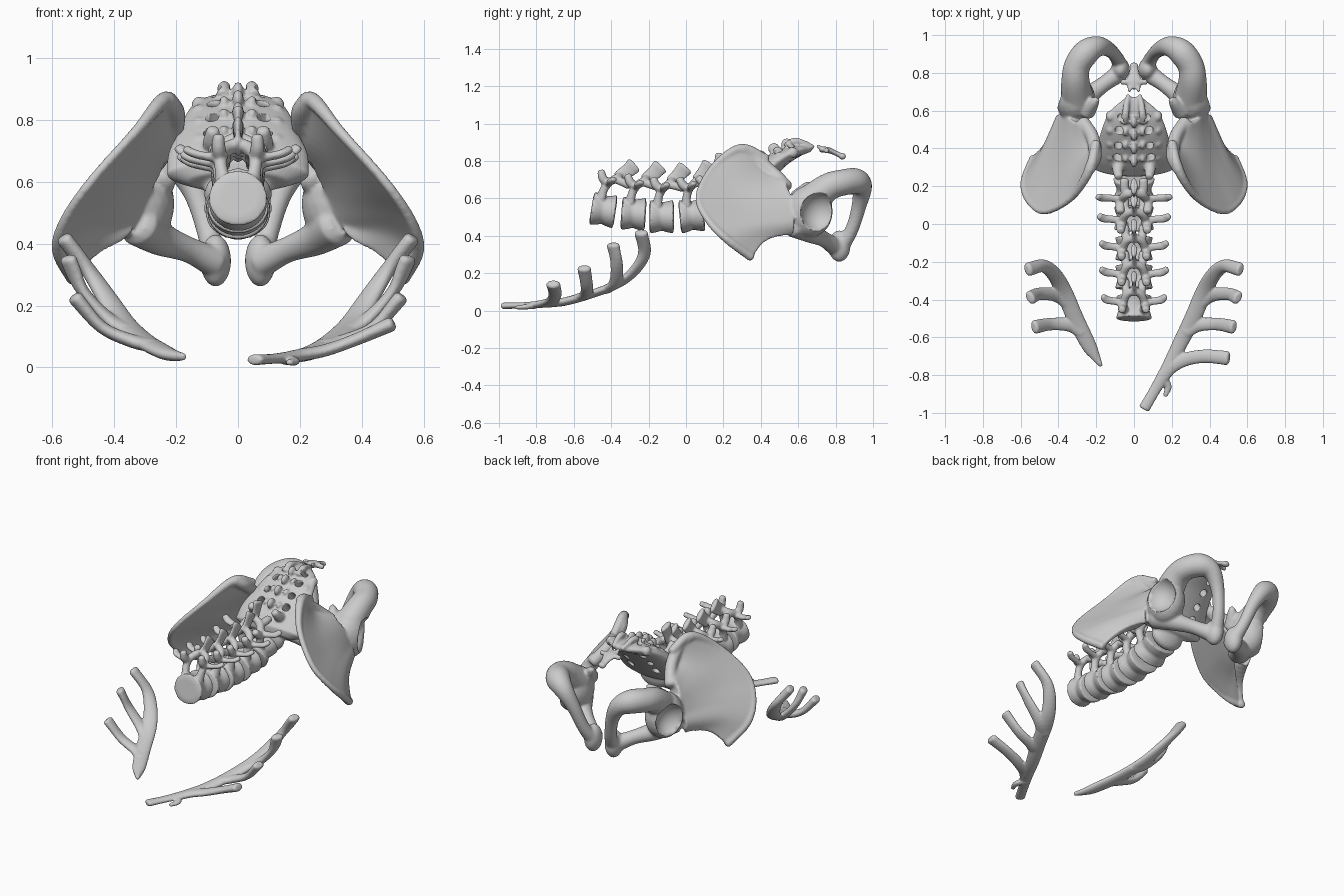
import bpy, bmesh, math
from mathutils import Vector, Matrix

if "Cube" in bpy.data.objects:
    bpy.data.objects.remove(bpy.data.objects["Cube"])


def spline(pts, n):
    """Catmull-Rom resampling of a list of vectors."""
    p = [pts[0] * 2 - pts[1]] + pts + [pts[-1] * 2 - pts[-2]]
    out = []
    for i in range(1, len(p) - 2):
        a, b, c, d = p[i - 1:i + 3]
        for k in range(n):
            t = k / n
            out.append(0.5 * (2 * b + (c - a) * t + (2 * a - 5 * b + 4 * c - d) * t * t
                              + (3 * b - a - 3 * c + d) * t ** 3))
    return out + [pts[-1].copy()]


def tube(bm, pts, radii, mirror=False, cap=0.4, n=5, segs=20):
    """Closed tube through pts; a radius is a number or (sideways, upright)."""
    rad = [Vector(r if isinstance(r, tuple) else (r, r)) for r in radii]
    for sx in ((1, -1) if mirror else (1,)):
        path = spline([Vector((p[0] * sx, p[1], p[2])) for p in pts], n)
        rr = spline(rad, n)
        t0, t1 = (path[1] - path[0]).normalized(), (path[-1] - path[-2]).normalized()
        path = [path[0] - t0 * cap * min(rr[0])] + path + [path[-1] + t1 * cap * min(rr[-1])]
        rr = [rr[0] * 0.7] + rr + [rr[-1] * 0.7]
        rings = []
        for i, c in enumerate(path):
            t = (path[min(i + 1, len(path) - 1)] - path[max(i - 1, 0)]).normalized()
            side = t.cross(Vector((0, 0, 1)))
            side = side.normalized() if side.length > 0.05 else Vector((1, 0, 0))
            up = side.cross(t).normalized()
            rings.append([bm.verts.new(c + side * rr[i][0] * math.cos(a) + up * rr[i][1] * math.sin(a))
                          for a in [2 * math.pi * k / segs for k in range(segs)]])
        for r0, r1 in zip(rings, rings[1:]):
            for k in range(segs):
                j = (k + 1) % segs
                bm.faces.new((r0[k], r0[j], r1[j], r1[k]))
        bm.faces.new(rings[0])
        bm.faces.new(rings[-1])


def ball(bm, c, r, mirror=False):
    for sx in ((1, -1) if mirror else (1,)):
        bmesh.ops.create_icosphere(bm, subdivisions=3, radius=1, matrix=Matrix.Translation(
            (c[0] * sx, c[1], c[2])) @ Matrix.Diagonal((*r, 1)))


def sheet(bm, rows, thick, n=5):
    """Curved plate through rows of points; one half-thickness per row."""
    rows = [spline([Vector(p) for p in r], n) for r in rows]
    cols = [spline([r[i] for r in rows], n) for i in range(len(rows[0]))]
    th = [v.x for v in spline([Vector((t, 0)) for t in thick], n)]
    w, h = len(cols), len(cols[0])
    lay = []
    for s in (1, -1):
        g = []
        for i in range(w):
            col = []
            for j in range(h):
                du = cols[min(i + 1, w - 1)][j] - cols[max(i - 1, 0)][j]
                dv = cols[i][min(j + 1, h - 1)] - cols[i][max(j - 1, 0)]
                col.append(bm.verts.new(cols[i][j] + du.cross(dv).normalized() * th[j] * s))
            g.append(col)
        for i in range(w - 1):
            for j in range(h - 1):
                bm.faces.new((g[i][j], g[i + 1][j], g[i + 1][j + 1], g[i][j + 1]))
        lay.append(g)
    edge = ([(i, 0) for i in range(w)] + [(w - 1, j) for j in range(1, h)]
            + [(i, h - 1) for i in range(w - 2, -1, -1)] + [(0, j) for j in range(h - 2, 0, -1)])
    for (a, b), (c, d) in zip(edge, edge[1:] + edge[:1]):
        bm.faces.new((lay[0][a][b], lay[0][c][d], lay[1][c][d], lay[1][a][b]))


def obj_from(bm, name):
    bmesh.ops.recalc_face_normals(bm, faces=bm.faces)
    me = bpy.data.meshes.new(name)
    bm.to_mesh(me)
    bm.free()
    ob = bpy.data.objects.new(name, me)
    bpy.context.collection.objects.link(ob)
    return ob


def fuse(bm, name, voxel, smooth=4, cutter=None):
    """Melt overlapping pieces into one smooth bone, then carve hollows."""
    ob = obj_from(bm, name)
    m = ob.modifiers.new("melt", 'REMESH')
    m.mode, m.voxel_size = 'VOXEL', voxel
    m = ob.modifiers.new("soften", 'SMOOTH')
    m.factor, m.iterations = 0.5, smooth
    if cutter:
        cut = obj_from(cutter, name + "_cutter")
        cut.hide_render = True
        m = ob.modifiers.new("carve", 'BOOLEAN')
        m.operation, m.object = 'DIFFERENCE', cut
    dg = bpy.context.evaluated_depsgraph_get()
    me = bpy.data.meshes.new_from_object(ob.evaluated_get(dg))
    ob.modifiers.clear()
    ob.data = me
    if cutter:
        bpy.data.objects.remove(cut)
    me.polygons.foreach_set("use_smooth", [True] * len(me.polygons))
    me.update()
    return ob


# Hip bone: iliac wing, crest, socket body, ischium and pubis
bm = bmesh.new()
crest = [(.20, .43, .81), (.235, .29, .865), (.33, .14, .76), (.47, .065, .605),
         (.555, .12, .48), (.58, .22, .38), (.53, .35, .285)]
middle = [(.20, .45, .74), (.25, .39, .73), (.33, .32, .67), (.41, .28, .58),
          (.46, .30, .51), (.49, .35, .44), (.46, .42, .37)]
base = [(.25, .50, .68), (.28, .53, .65), (.31, .55, .60), (.33, .56, .55),
        (.35, .56, .50), (.37, .56, .46), (.36, .54, .42)]
sheet(bm, [crest, middle, base], [.014, .018, .045])
tube(bm, crest, [.025, .027, .018, .016, .018, .022, .024])
tube(bm, [crest[1], (.205, .36, .82), (.22, .46, .74), (.27, .54, .66)], [.03, .035, .035, .035])
ball(bm, (.31, .66, .53), (.105, .125, .14))
tube(bm, [(.30, .66, .58), (.31, .76, .66), (.30, .84, .685), (.25, .91, .69), (.19, .94, .655),
          (.135, .925, .56), (.095, .885, .43), (.065, .82, .33)],
     [.09, .075, .07, .07, .055, .04, .036, .045])
tube(bm, [(.25, .60, .6), (.21, .645, .66), (.195, .66, .68)], [.05, .028, .015])
tube(bm, [(.32, .58, .46), (.25, .67, .415), (.16, .74, .38), (.075, .80, .34)], [.07, .055, .042, .05])
ball(bm, (.072, .82, .345), (.05, .06, .085))
cut = bmesh.new()
ball(cut, (.425, .715, .525), (.115, .105, .115))
hip = fuse(bm, "hip_bone_right", 0.008, 6, cut)
left = hip.copy()
left.data = hip.data.copy()
left.name = "hip_bone_left"
left.data.transform(Matrix.Diagonal((-1, 1, 1, 1)))
left.data.flip_normals()
bpy.context.collection.objects.link(left)

# Lumbar vertebrae: y, z, tilt, side scale
for i, (y, z, tilt, s) in enumerate([(-.44, .545, -9, .95), (-.28, .525, -4, 1.0), (-.13, .51, 0, 1.0),
                                     (.03, .515, 6, 1.06), (.18, .545, 22, 1.1)]):
    bm = bmesh.new()
    tube(bm, [(0, -.06, -.008), (0, -.035, -.008), (0, 0, -.006), (0, .035, -.008), (0, .06, -.008)],
         [(.1, .09), (.094, .084), (.083, .077), (.094, .084), (.1, .09)], cap=.06, segs=32)
    tube(bm, [(.05, -.025, .05), (.058, -.015, .1), (.06, 0, .14)], [(.024, .03), .022, .025], True)
    tube(bm, [(.06, 0, .14), (.04, .04, .17), (0, .06, .19)], [.022, .022, .02], True)
    tube(bm, [(0, .05, .175), (0, .095, .22), (0, .125, .255)], [(.016, .035), (.011, .04), (.018, .045)])
    tube(bm, [(.05, .0, .135), (.11, .01, .14), (.15, .015, .15), (.175, .03, .165)],
         [.022, (.02, .014), (.022, .014), (.018, .014)], True)
    tube(bm, [(.06, 0, .135), (.066, -.03, .16), (.066, -.045, .195)], [.024, .024, .02], True)
    tube(bm, [(.04, .04, .165), (.046, .08, .155), (.046, .115, .145)], [.022, .022, .022], True)
    bm.transform(Matrix.Translation((0, y, z)) @ Matrix.Rotation(math.radians(tilt), 4, 'X')
                 @ Matrix.Diagonal((s, 1, 1, 1)))
    fuse(bm, "lumbar_vertebra_%d" % (i + 1), 0.006, 3)

# Sacrum with wings, crests, horns and paired openings
bm = bmesh.new()
tube(bm, [(0, .31, .62), (0, .37, .69), (0, .44, .76), (0, .52, .82), (0, .60, .855), (0, .665, .867)],
     [(.23, .075), (.225, .07), (.19, .06), (.165, .045), (.125, .032), (.05, .018)], segs=32)
ball(bm, (0, .30, .575), (.11, .05, .09))
tube(bm, [(.08, .33, .70), (.085, .28, .73), (.08, .25, .765)], [.035, .028, .022], True)
for y, z in ((.33, .77), (.40, .825), (.47, .865), (.54, .89)):
    ball(bm, (0, y, z), (.018, .032, .032))
    ball(bm, (.045, y + .02, z - .01), (.016, .025, .022), True)
    ball(bm, (.125, y + .03, z - .045), (.025, .03, .03), True)
tube(bm, [(.05, .54, .88), (.045, .58, .905), (.04, .63, .895), (.03, .68, .875)], [.022, .02, .016, .012], True)
cut = bmesh.new()
for x, y, z, r in ((.088, .38, .72, .024), (.083, .44, .77, .022), (.078, .51, .83, .023), (.07, .58, .855, .016)):
    tube(cut, [(x, y + .12, z - .17), (x, y, z), (x, y - .12, z + .17)], [r, r, r], True, segs=14)
fuse(bm, "sacrum", 0.007, 4, cut)

# Tail bone
bm = bmesh.new()
tube(bm, [(0, .72, .862), (0, .76, .858), (0, .80, .842), (0, .845, .82)],
     [(.035, .016), (.042, .016), (.026, .013), (.022, .014)])
tube(bm, [(.02, .75, .858), (.065, .752, .855)], [.016, .013], True)
tube(bm, [(.02, .725, .865), (.025, .705, .88)], [.012, .009], True)
ball(bm, (0, .835, .825), (.024, .02, .018))
fuse(bm, "tail_bone", 0.005, 2)

# Rib cartilage arches: the right side has a longer stem and a fourth branch
stem = [(.24, -.64, .05), (.31, -.5, .09), (.37, -.36, .145), (.42, -.27, .22), (.48, -.222, .31), (.56, -.24, .415)]
stem_r = [(.04, .022), (.045, .022), (.045, .022), (.04, .024), (.035, .025), (.037, .025)]
branches = [[(.27, -.57, .07), (.34, -.535, .085), (.44, -.53, .13), (.525, -.545, .225)],
            [(.33, -.43, .11), (.41, -.378, .15), (.5, -.37, .245), (.548, -.39, .35)]]
branch_r = [(.04, .022), (.036, .022), (.034, .02), (.037, .024)]
for side in ("right", "left"):
    bm = bmesh.new()
    if side == "right":
        tube(bm, [(.055, -.975, .025), (.11, -.88, .028), (.18, -.76, .035)] + stem,
             [(.03, .018), (.03, .016), (.036, .02)] + stem_r)
        tube(bm, [(.15, -.82, .03), (.2, -.755, .04), (.28, -.715, .055), (.38, -.70, .09), (.495, -.71, .14)],
             [(.03, .018), (.036, .02), (.036, .02), (.036, .02), (.038, .024)])
        tube(bm, [(.15, -.81, .028), (.18, -.86, .02), (.165, -.91, .016)], [.02, (.02, .014), (.012, .01)])
    else:
        tube(bm, [(.175, -.75, .035), (.205, -.7, .038)] + stem, [(.01, .012), (.026, .018)] + stem_r)
    for b in branches:
        tube(bm, b, branch_r)
    if side == "left":
        bm.transform(Matrix.Diagonal((-1, 1, 1, 1)))
    fuse(bm, "rib_cartilage_" + side, 0.006, 3)
